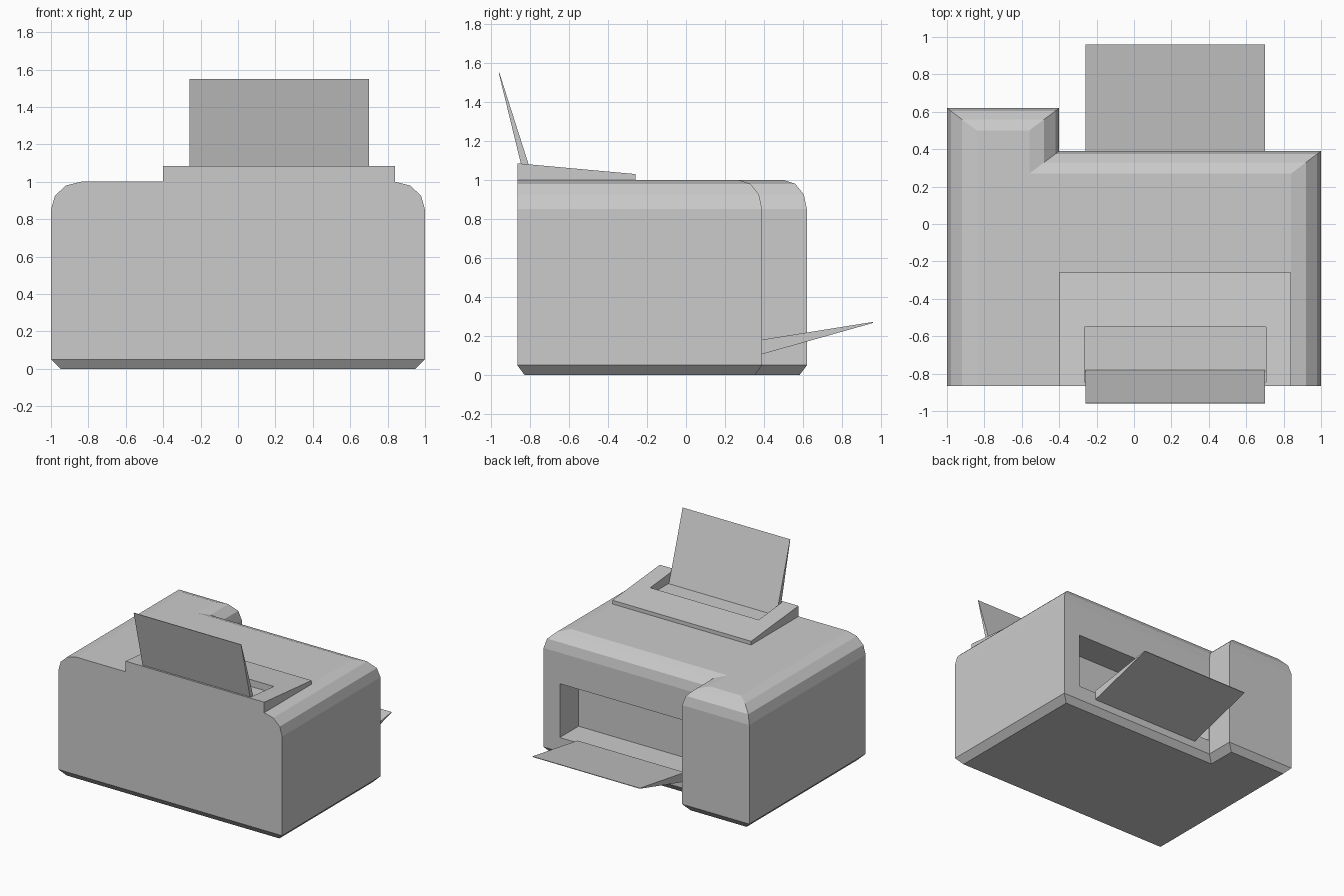
import bpy, bmesh

if "Cube" in bpy.data.objects:
    bpy.data.objects.remove(bpy.data.objects["Cube"])

BACK = -0.865


def make_object(name, bm):
    bmesh.ops.recalc_face_normals(bm, faces=bm.faces)
    mesh = bpy.data.meshes.new(name)
    bm.to_mesh(mesh)
    bm.free()
    obj = bpy.data.objects.new(name, mesh)
    bpy.context.collection.objects.link(obj)
    return obj


def loft(name, rings):
    """Closed solid skinned through rings of equal length."""
    bm = bmesh.new()
    loops = [[bm.verts.new(p) for p in ring] for ring in rings]
    n = len(loops[0])
    for low, high in zip(loops, loops[1:]):
        for i in range(n):
            j = (i + 1) % n
            bm.faces.new((low[i], low[j], high[j], high[i]))
    bm.faces.new(loops[0][::-1])
    bm.faces.new(loops[-1])
    return make_object(name, bm)


def side_profile(name, x0, x1, points):
    """Solid from a (y, z) profile extended across x."""
    return loft(name, [[(x, y, z) for y, z in points] for x in (x0, x1)])


def cut_box(target, x, y, z):
    cutter = side_profile(target.name + "_cutter", *x,
                          [(y[0], z[0]), (y[1], z[0]), (y[1], z[1]), (y[0], z[1])])
    cutter.hide_render = True
    mod = target.modifiers.new("opening", 'BOOLEAN')
    mod.operation = 'DIFFERENCE'
    mod.solver = 'EXACT'
    mod.object = cutter
    bpy.context.view_layer.objects.active = target
    bpy.ops.object.modifier_apply(modifier=mod.name)
    bpy.data.objects.remove(cutter)


# Body: L-shaped outline, inset at each level (corner x, y, inset direction x)
outline = [(-1, BACK, 1), (1, BACK, -1), (1, 0.39, -1),
           (-0.4, 0.39, -1), (-0.4, 0.62, -1), (-1, 0.62, 1)]
# z, inset x, inset front y, inset back y
levels = [(0, 0.05, 0.037, 0.037), (0.05, 0, 0, 0), (0.85, 0, 0, 0),
          (0.925, 0.021, 0.016, 0), (0.98, 0.08, 0.06, 0), (1.0, 0.16, 0.12, 0)]
body = loft("printer_body", [
    [(x + sx * dx, y + back if y == BACK else y - front, z) for x, y, sx in outline]
    for z, dx, front, back in levels])

# Paper output opening
cut_box(body, (-0.395, 0.855), (0.15, 0.5), (0.165, 0.60))

# Raised paper feeder with slot
feeder = side_profile("paper_feeder", -0.4, 0.84,
                      [(BACK, 0.99), (-0.26, 0.99), (-0.26, 1.03), (BACK, 1.085)])
cut_box(feeder, (-0.265, 0.705), (-0.845, -0.55), (1.001, 1.2))

# Paper support leaning back out of the slot
side_profile("paper_support", -0.26, 0.70,
             [(-0.78, 0.995), (-0.825, 0.995), (-0.96, 1.548), (-0.957, 1.55)])

# Output tray wedge
side_profile("output_tray", -0.26, 0.70,
             [(0.385, 0.105), (0.96, 0.267), (0.96, 0.272), (0.385, 0.18)])
